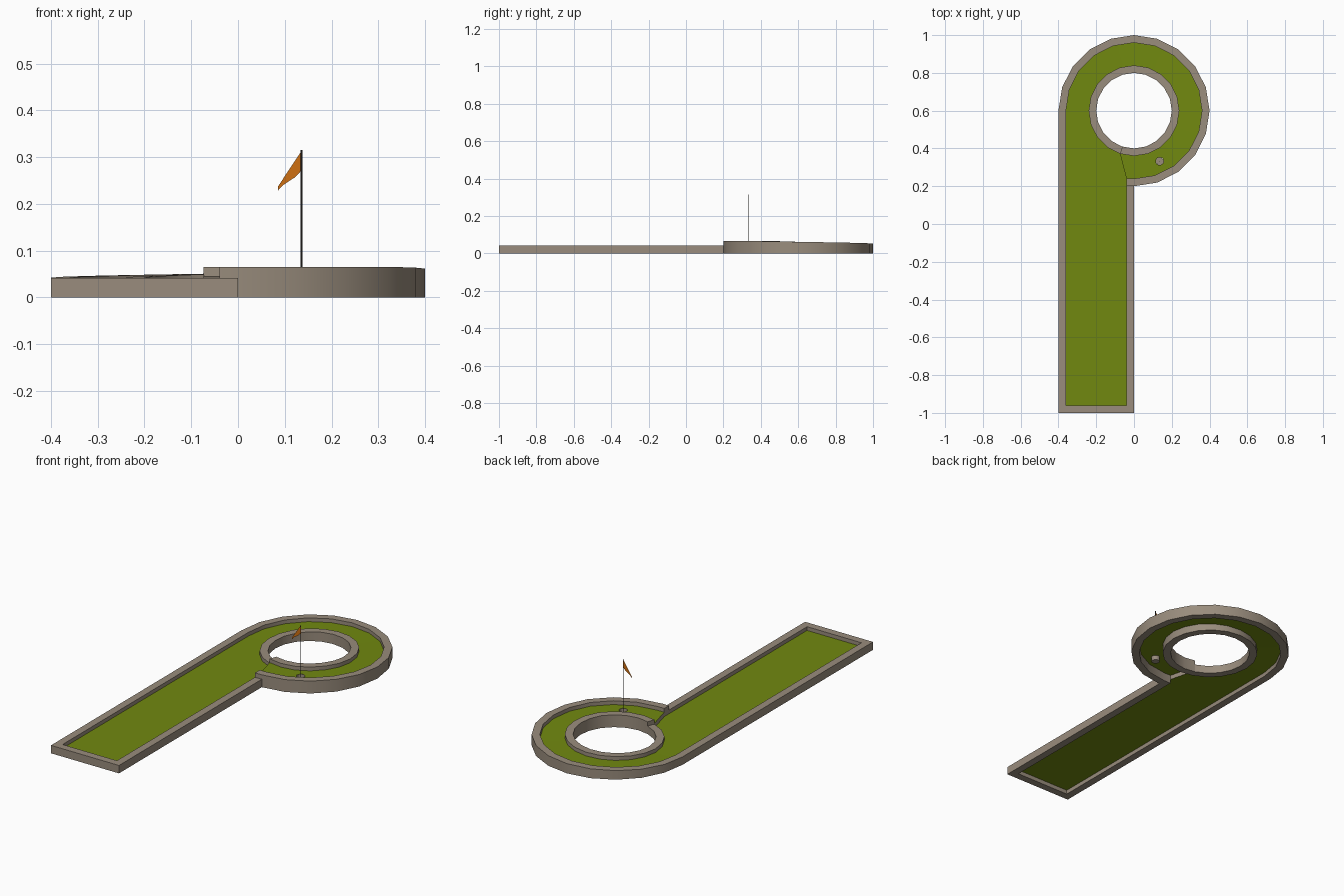
import bpy, bmesh, math
from mathutils import Vector

if "Cube" in bpy.data.objects:
    bpy.data.objects.remove(bpy.data.objects["Cube"])

CY = 0.6                      # centre of the round end
LOW, HIGH = 0.042, 0.0655     # border heights before and after the ramp
DROP = 0.02                   # green lies this far below the border top


def material(name, rgb):
    m = bpy.data.materials.new(name)
    m.diffuse_color = (*rgb, 1)
    m.use_nodes = True
    m.node_tree.nodes["Principled BSDF"].inputs["Base Color"].default_value = m.diffuse_color
    return m


STONE = material("stone border", (0.32, 0.265, 0.205))
GREEN = material("green turf", (0.165, 0.25, 0.005))
ORANGE = material("orange flag", (0.62, 0.16, 0.006))
DARK = material("dark pole", (0.04, 0.036, 0.032))


def finish(bm, name, mat, closed=True):
    bmesh.ops.remove_doubles(bm, verts=bm.verts, dist=1e-5)
    if closed:
        bmesh.ops.recalc_face_normals(bm, faces=bm.faces)
    else:                     # open sheets face upwards
        bm.normal_update()
        for f in bm.faces:
            if f.normal.z < -1e-4:
                f.normal_flip()
    me = bpy.data.meshes.new(name)
    bm.to_mesh(me)
    bm.free()
    me.materials.append(mat)
    ob = bpy.data.objects.new(name, me)
    bpy.context.collection.objects.link(ob)
    bpy.ops.object.select_all(action='DESELECT')
    ob.select_set(True)
    bpy.context.view_layer.objects.active = ob
    bpy.ops.object.shade_smooth_by_angle(angle=math.radians(30))
    return ob


def polar(r, deg):
    a = math.radians(deg)
    return (r * math.cos(a), CY + r * math.sin(a))


def height(deg):              # ramp climbs clockwise from 180 to -36 degrees
    return LOW + (HIGH - LOW) * min(1, (180 - deg) / 216)


def border(name, sections, caps):
    """Box-section wall through (outer xy, inner xy, top z) sections."""
    bm = bmesh.new()
    rings = [[bm.verts.new(p) for p in
              ((*o, 0), (*o, z), (*i, z), (*i, 0))] for o, i, z in sections]
    for a, b in zip(rings, rings[1:]):
        for k in range(4):
            bm.faces.new((a[k], a[k - 1], b[k - 1], b[k]))
    if caps:
        bm.faces.new(rings[0])
        bm.faces.new(rings[-1])
    return finish(bm, name, STONE)


# outer border: right side, front, left side, then up round the curve
outer = [((0, 0.2), (-0.04, 0.2), LOW),
         ((0, -1), (-0.04, -0.96), LOW),
         ((-0.4, -1), (-0.36, -0.96), LOW)]
outer += [(polar(0.4, d), polar(0.36, d), height(d)) for d in range(180, -91, -18)]
outer += [((-0.04, 0.2), (-0.04, 0.24), HIGH)]
border("outer_border", outer, True)

# inner ring border with a step down where the ramp ends
ramp = list(range(180, -109, -18))
inner = [(polar(0.24, d), polar(0.2, d), height(d)) for d in ramp]
inner += [(polar(0.24, d), polar(0.2, d), LOW) for d in range(-108, -181, -18)]
border("inner_ring_border", inner, False)

# straight green
bm = bmesh.new()
z0, z1 = LOW - DROP, HIGH - DROP
lip_out, lip_in = (-0.04, 0.24), polar(0.24, -108)
outline = [(-0.36, -0.96), (-0.04, -0.96), lip_out, lip_in]
outline += [polar(0.24, d) for d in range(-126, -181, -18)] + [(-0.36, CY)]
bm.faces.new([bm.verts.new((*p, z0)) for p in outline])
finish(bm, "straight_green", GREEN, False)

# curved green ramp, with a round hole in one segment
bm = bmesh.new()
edge_out = [polar(0.36, d) for d in ramp[:-1]] + [lip_out]
edge_in = [polar(0.24, d) for d in ramp]
pairs = [(bm.verts.new((*o, height(d) - DROP)), bm.verts.new((*i, height(d) - DROP)))
         for o, i, d in zip(edge_out, edge_in, ramp)]
hx, hy = polar(0.3, -63)
HR, SIDES = 0.021, 12
for d, a, b in zip(ramp, pairs, pairs[1:]):
    quad = [a[0], b[0], b[1], a[1]]
    if d != -54:
        bm.faces.new(quad)
        continue
    quad.sort(key=lambda v: math.atan2(v.co.y - hy, v.co.x - hx))
    start = math.atan2(quad[0].co.y - hy, quad[0].co.x - hx)
    rim = [bm.verts.new((hx + HR * math.cos(start + math.tau * k / SIDES),
                         hy + HR * math.sin(start + math.tau * k / SIDES), z1))
           for k in range(SIDES)]
    for k in range(4):
        arc = [rim[(3 * k + j) % SIDES] for j in range(4)]
        bm.faces.new([quad[k], quad[(k + 1) % 4]] + arc[::-1])
finish(bm, "curved_green", GREEN, False)

# stone step below the end of the ramp
bm = bmesh.new()
bm.faces.new([bm.verts.new(p) for p in
              ((*lip_out, z0), (*lip_out, z1), (*lip_in, z1), (*lip_in, z0))])
finish(bm, "ramp_step", STONE, False)

# cup: open-topped cylinder under the hole
bm = bmesh.new()
CUP = 0.025
bmesh.ops.create_cone(bm, cap_ends=True, segments=SIDES, radius1=HR, radius2=HR, depth=CUP)
bmesh.ops.delete(bm, geom=[f for f in bm.faces if f.normal.z > 0.9], context='FACES_ONLY')
bmesh.ops.translate(bm, verts=bm.verts, vec=(hx, hy, z1 - CUP / 2))
finish(bm, "hole_cup", STONE)

# pole standing in the cup
bm = bmesh.new()
top, foot = 0.315, z1 - CUP
bmesh.ops.create_cone(bm, cap_ends=True, segments=8, radius1=0.002, radius2=0.002,
                      depth=top - foot)
bmesh.ops.translate(bm, verts=bm.verts, vec=(hx, hy, (top + foot) / 2))
finish(bm, "flag_pole", DARK)

# drooping flag
bm = bmesh.new()
shape = [(hx, 0.314), (0.086, 0.238), (0.086, 0.229), (0.096, 0.24), (0.122, 0.257), (hx, 0.272)]
bm.faces.new([bm.verts.new((x, hy, z)) for x, z in shape])
finish(bm, "flag", ORANGE, False)
